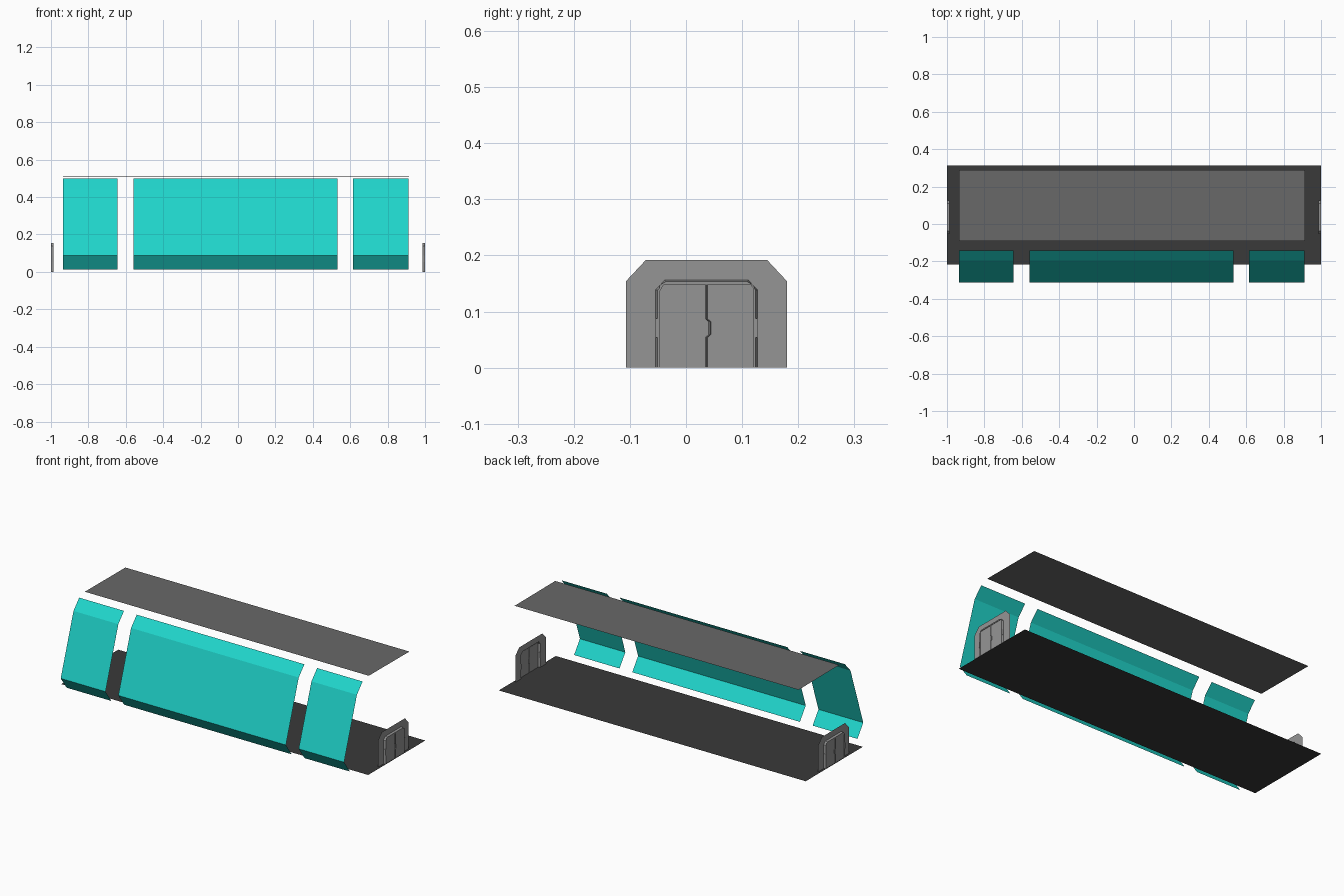
import bpy, bmesh

if "Cube" in bpy.data.objects:
    bpy.data.objects.remove(bpy.data.objects["Cube"])


def material(name, rgb):
    m = bpy.data.materials.new(name)
    m.diffuse_color = (*rgb, 1)
    m.use_nodes = True
    m.node_tree.nodes["Principled BSDF"].inputs["Base Color"].default_value = m.diffuse_color
    return m


TEAL = material("teal_glass", (0.014, 0.67, 0.60))
DARK = material("dark_floor", (0.041, 0.041, 0.041))
ROOF = material("roof_grey", (0.139, 0.139, 0.139))
DOOR = material("door_grey", (0.30, 0.30, 0.30))


def finish(name, bm, mat):
    me = bpy.data.meshes.new(name)
    bm.to_mesh(me)
    bm.free()
    me.materials.append(mat)
    ob = bpy.data.objects.new(name, me)
    bpy.context.collection.objects.link(ob)
    return ob


def bridge(bm, a, b):
    """Quads between two open paths of vertices."""
    for i in range(len(a) - 1):
        bm.faces.new((a[i], a[i + 1], b[i + 1], b[i]))


def sheet(name, x0, x1, profile, mat):
    """Extrude an open (y, z) profile along x as a thin sheet."""
    bm = bmesh.new()
    a, b = [[bm.verts.new((x, y, z)) for y, z in profile] for x in (x0, x1)]
    bridge(bm, a, b)
    return finish(name, bm, mat)


# Floor and roof
sheet("floor", -1, 1, [(0.314, 0), (-0.217, 0)], DARK)
sheet("roof", -0.935, 0.915, [(0.288, 0.511), (-0.090, 0.513)], ROOF)

# Bent window wall in three bays
wall = [(-0.142, 0.498), (-0.195, 0.44), (-0.314, 0.088), (-0.26, 0.013)]
for name, x0, x1 in (("left_window", -0.935, -0.643),
                     ("middle_window", -0.56, 0.532),
                     ("right_window", 0.615, 0.911)):
    sheet(name, x0, x1, wall, TEAL)

# End doorway: plate, outward recess and two interlocking leaves, mirrored
CY = 0.0365
bm = bmesh.new()


def path(x, points):
    return [bm.verts.new((x, CY + y, z)) for y, z in points]


def arch(x, w, zc, wt, zt):
    return path(x, [(-w, 0), (-w, zc), (-wt, zt), (wt, zt), (w, zc), (w, 0)])


loops = [arch(0.986, 0.1435, 0.154, 0.108, 0.192),    # plate outline
         arch(0.986, 0.0905, 0.139, 0.0745, 0.156),   # opening
         arch(0.999, 0.0875, 0.138, 0.0725, 0.1535),  # recess floor
         arch(0.999, 0.0835, 0.136, 0.0835, 0.147),   # leaf surround
         arch(0.996, 0.0835, 0.136, 0.0835, 0.147)]   # leaf outline
for a, b in zip(loops, loops[1:]):
    bridge(bm, a, b)


# Leaf seam with a jog in the middle, shaped as a V ridge
def seam(x, off):
    return path(x, [(off, 0), (off, 0.054), (off + 0.006, 0.059),
                    (off + 0.006, 0.082), (off, 0.087), (off, 0.147)])


left, mid, right = seam(0.996, -0.002), seam(0.999, 0), seam(0.996, 0.002)
bridge(bm, left, mid)
bridge(bm, mid, right)
leaf = loops[-1]
bm.faces.new(left + leaf[2::-1])
bm.faces.new(right + leaf[3:])

# Side latch blocks bridging the recess edge
for s in (-1, 1):
    for v in bmesh.ops.create_cube(bm, size=1)["verts"]:
        v.co = (0.993 + v.co.x * 0.0135,
                CY + s * 0.0885 + v.co.y * 0.004,
                0.0705 + v.co.z * 0.034)

bmesh.ops.recalc_face_normals(bm, faces=bm.faces)
doors = finish("end_doors", bm, DOOR)
doors.modifiers.new("mirror", "MIRROR").use_mirror_merge = False
